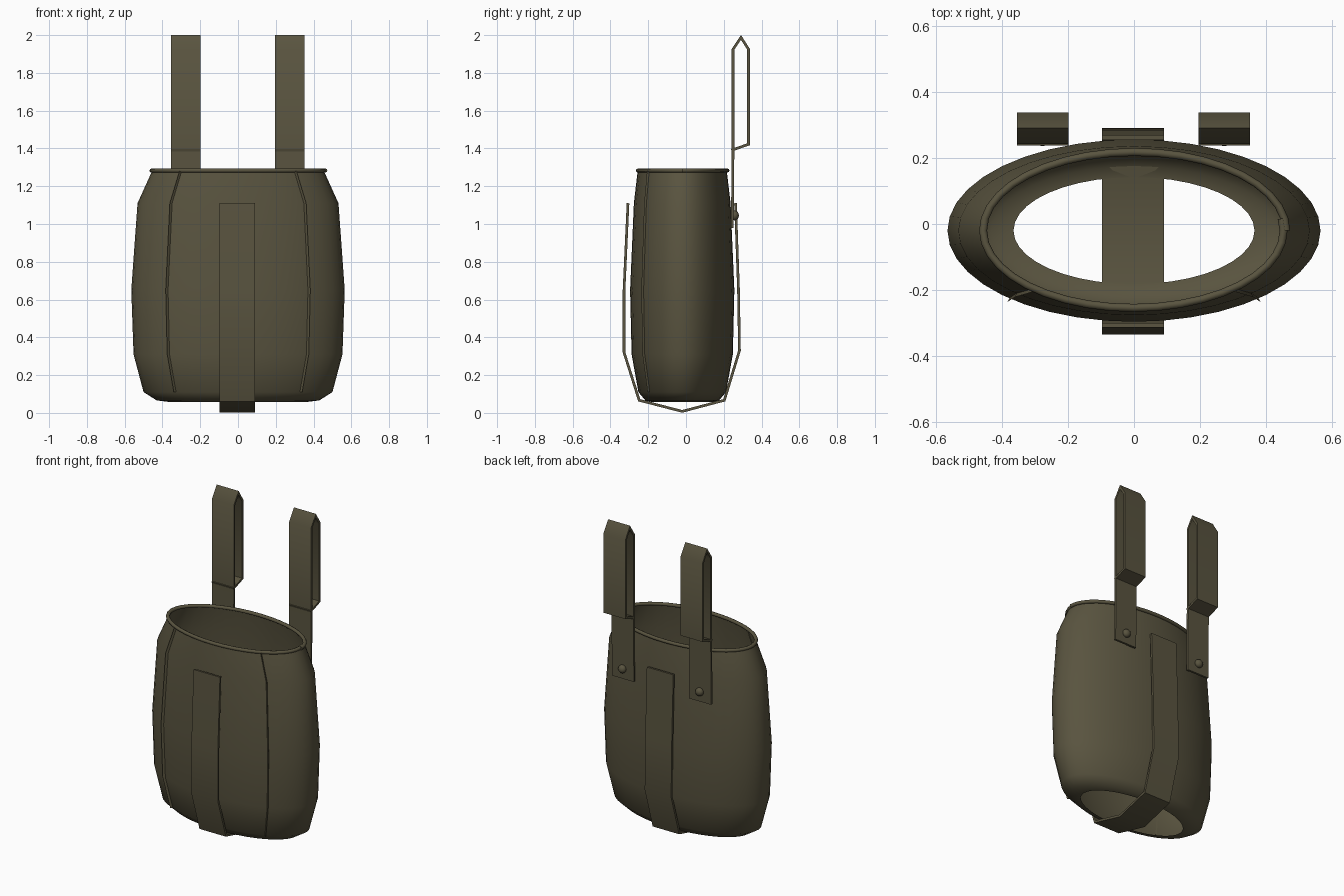
import bpy
import bmesh
from math import sin, cos, pi, radians
from mathutils import Vector

if "Cube" in bpy.data.objects:
    bpy.data.objects.remove(bpy.data.objects["Cube"], do_unlink=True)

# One olive canvas colour for everything
OLIVE = (0.100, 0.088, 0.050, 1)
canvas = bpy.data.materials.new("olive canvas")
canvas.use_nodes = True
canvas.diffuse_color = OLIVE
bsdf = canvas.node_tree.nodes["Principled BSDF"]
bsdf.inputs["Base Color"].default_value = OLIVE
bsdf.inputs["Roughness"].default_value = 0.8

CENTRE_Y = -0.02
# Pouch profile: half width, half depth, height
PROFILE = [(0.365, 0.162, 0.058), (0.43, 0.195, 0.066), (0.50, 0.232, 0.11),
           (0.553, 0.268, 0.31), (0.565, 0.276, 0.65), (0.532, 0.256, 1.11),
           (0.455, 0.236, 1.28)]


def finish(name, bm, angle=40):
    bmesh.ops.recalc_face_normals(bm, faces=bm.faces)
    mesh = bpy.data.meshes.new(name)
    bm.to_mesh(mesh)
    bm.free()
    mesh.materials.append(canvas)
    obj = bpy.data.objects.new(name, mesh)
    bpy.context.collection.objects.link(obj)
    bpy.ops.object.select_all(action="DESELECT")
    obj.select_set(True)
    bpy.context.view_layer.objects.active = obj
    bpy.ops.object.shade_smooth_by_angle(angle=radians(angle))
    return obj


def loft(name, rings, caps=True, angle=40):
    """Skin a row of closed rings of points."""
    bm = bmesh.new()
    loops = [[bm.verts.new(p) for p in ring] for ring in rings]
    for a, b in zip(loops, loops[1:]):
        for i in range(len(a)):
            j = (i + 1) % len(a)
            bm.faces.new((a[i], a[j], b[j], b[i]))
    if caps:
        bm.faces.new(loops[0])
        bm.faces.new(loops[-1])
    return finish(name, bm, angle)


def oval(rx, ry, z, a):
    return Vector((rx * cos(a), CENTRE_Y + ry * sin(a), z))


def strap(name, path, x, half_width, thick=0.014):
    """Sweep a flat band along a side path of (y, z) points."""
    pts = [Vector(p) for p in path]
    rings = []
    for i, p in enumerate(pts):
        before = (p - pts[i - 1]).normalized() if i else None
        after = (pts[i + 1] - p).normalized() if i + 1 < len(pts) else None
        n1, n2 = [Vector((-d.y, d.x)) for d in (before or after, after or before)]
        off = (n1 + n2) * (thick / 2) / (1 + n1.dot(n2))
        rings.append([(x + s * half_width, *(p + t * off))
                      for s, t in ((-1, -1), (1, -1), (1, 1), (-1, 1))])
    return loft(name, rings)


# Pouch body: oval tube, open at the top and through the base
SIDES = 40
loft("pouch_body", [[oval(*p, 2 * pi * i / SIDES) for i in range(SIDES)]
                    for p in PROFILE], caps=False, angle=60)

# Rim piping, its two ends overlapping slightly on the left side
rim = []
for i in range(SIDES + 2):
    a = 2 * pi * i / SIDES
    grow = 0.006 - 0.008 * i / SIDES
    rim.append([oval(0.455 + grow + 0.012 * cos(t), 0.234 + grow + 0.012 * cos(t),
                     1.283 + 0.011 * sin(t), a)
                for t in [2 * pi * k / 8 for k in range(8)]])
loft("rim_piping", rim, angle=60)

# Raised seams on the front corners
for side, turn in (("left", radians(-48.5)), ("right", radians(228.5))):
    rings = []
    for rx, ry, z in PROFILE[2:]:
        rings.append([oval(rx - 0.004, ry - 0.004, z, turn - 0.010),
                      oval(rx + 0.013, ry + 0.013, z, turn),
                      oval(rx - 0.004, ry - 0.004, z, turn + 0.010)])
    loft(side + "_front_seam", rings, angle=20)

# Centre strap running down the front, under the base and up the back
strap("centre_strap", [(-0.307, 1.11), (-0.328, 0.65), (-0.328, 0.32),
                       (-0.248, 0.067), (-0.02, 0.008), (0.203, 0.067),
                       (0.283, 0.33), (0.278, 0.65), (0.262, 1.11)], -0.003, 0.094)

# Hanging straps with a folded loop, and the rivets that hold them
for side, x in (("left", 0.273), ("right", -0.277)):
    strap(side + "_hanger", [(0.245, 0.98), (0.249, 1.40), (0.249, 1.925), (0.291, 1.988),
                             (0.331, 1.925), (0.331, 1.422), (0.24, 1.39)], x, 0.078)
    bm = bmesh.new()
    bmesh.ops.create_uvsphere(bm, u_segments=16, v_segments=10, radius=0.026)
    bmesh.ops.scale(bm, vec=(1, 0.85, 1), verts=bm.verts)
    bmesh.ops.translate(bm, vec=(x, 0.258, 1.045), verts=bm.verts)
    finish(side + "_rivet", bm, 60)
